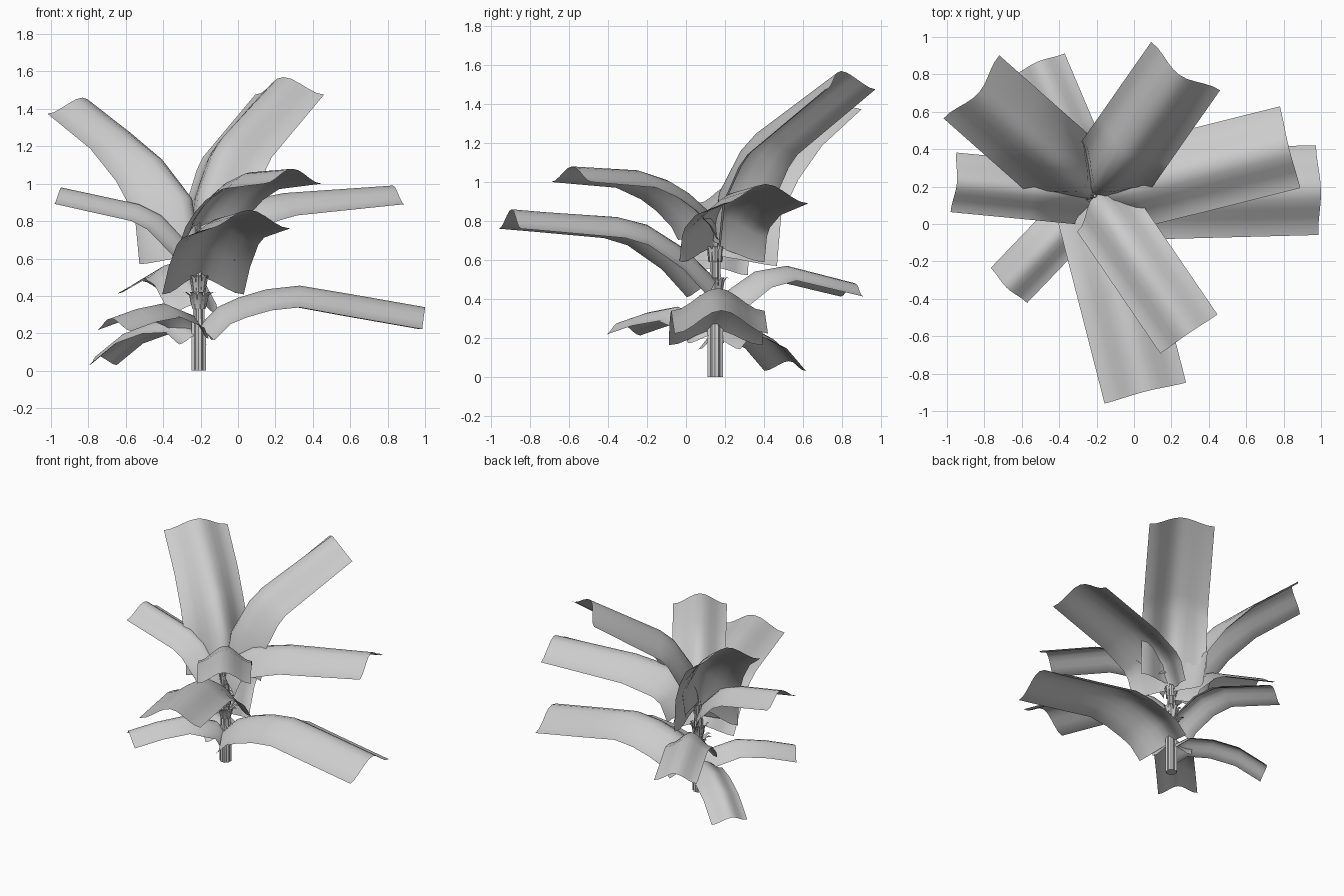
import bpy
import bmesh
from math import sin, cos, pi, radians
from mathutils import Vector

cube = bpy.data.objects.get("Cube")
if cube:
    bpy.data.objects.remove(cube, do_unlink=True)

STEM = Vector((-0.21, 0.15, 0))
UP = Vector((0, 0, 1))

grey = bpy.data.materials.new("plain_grey")
grey.use_nodes = True
colour = (0.6, 0.6, 0.6, 1)
grey.diffuse_color = colour
grey.node_tree.nodes["Principled BSDF"].inputs["Base Color"].default_value = colour


def finish(name, bm, angle):
    """Turn a bmesh into a shaded grey object."""
    mesh = bpy.data.meshes.new(name)
    bm.to_mesh(mesh)
    bm.free()
    mesh.materials.append(grey)
    obj = bpy.data.objects.new(name, mesh)
    bpy.context.collection.objects.link(obj)
    bpy.ops.object.select_all(action="DESELECT")
    obj.select_set(True)
    bpy.context.view_layer.objects.active = obj
    bpy.ops.object.shade_smooth_by_angle(angle=radians(angle))
    return obj


def skin(bm, rows, closed=False):
    """Join rows of points with quads."""
    grid = [[bm.verts.new(p) for p in row] for row in rows]
    for a, b in zip(grid, grid[1:]):
        n = len(a)
        for i in range(n if closed else n - 1):
            j = (i + 1) % n
            bm.faces.new((a[i], a[j], b[j], b[i]))
    return grid


def leaf(name, heading, width, root_fold, tip_fold, ridge, columns=10):
    """Arched sheet swept along a ridge of (distance, height) points."""
    out = Vector((cos(radians(heading)), sin(radians(heading)), 0))
    side = UP.cross(out)
    path = [STEM + out * s + UP * z for s, z in ridge]
    last = len(path) - 1
    rows = []
    for k, p in enumerate(path):
        along = (path[min(k + 1, last)] - path[max(k - 1, 0)]).normalized()
        normal = along.cross(side)
        t = ridge[k][0] / ridge[-1][0]
        fold = root_fold + (tip_fold - root_fold) * min(1, t * 1.5)
        row = []
        for c in range(columns + 1):
            u = 2 * c / columns - 1
            drop = fold * (1 - cos(pi * u)) / 2
            row.append(p + side * (u * width / 2) - normal * drop)
        rows.append(row)
    bm = bmesh.new()
    skin(bm, rows)
    finish(name, bm, 60)


# Upper leaves, rising at the back
leaf("leaf_back_left_high", 138.5, 0.45, 0.23, 0.1,
     [(0, .62), (.07, .93), (.29, 1.14), (.52, 1.28), (.83, 1.46)])
leaf("leaf_back_right_high", 55, 0.45, 0.18, 0.11,
     [(0, .7), (.04, .95), (.18, 1.17), (.28, 1.26), (.79, 1.57)])

# Middle leaves, arching out level
leaf("leaf_right_middle", 14, 0.45, 0.16, 0.1,
     [(0, .66), (.08, .82), (.21, .9), (.47, .95), (1.07, .99)])
leaf("leaf_front_upper", -55.7, 0.37, 0.13, 0.08,
     [(0, .78), (.06, .86), (.18, .95), (.3, 1.01), (.48, 1.06), (.89, 1.08)])
leaf("leaf_front_middle", -75.6, 0.45, 0.13, 0.1,
     [(0, .5), (.15, .65), (.36, .78), (.52, .82), (.9, .845), (1.08, .86)])
leaf("leaf_left_middle", 174.5, 0.32, 0.1, 0.09,
     [(0, .56), (.05, .68), (.2, .83), (.32, .89), (.74, .98)])

# Lower leaves, drooping
leaf("leaf_right_low", 1.5, 0.48, 0.11, 0.12,
     [(0, .24), (.1, .34), (.21, .39), (.36, .435), (.54, .455), (.81, .41), (1.21, .34)])
leaf("leaf_back_low", 113, 0.3, 0.1, 0.07,
     [(0, .36), (.05, .43), (.22, .54), (.4, .57), (.78, .48)])
leaf("leaf_front_left_low", -133.8, 0.27, 0.08, 0.07,
     [(0, .22), (.06, .3), (.27, .36), (.48, .33), (.68, .28)])
leaf("leaf_back_left_low", 145, 0.26, 0.07, 0.06,
     [(0, .2), (.11, .27), (.29, .26), (.48, .2), (.66, .08)])

# Fluted stem
rows = []
for z, r in ((0, .042), (.26, .042), (.28, .034), (.5, .032), (.64, .026), (.82, .008)):
    row = []
    for i in range(16):
        a = i * pi / 8
        rr = r * (1 if i % 2 else 0.8)
        row.append(STEM + Vector((rr * cos(a), rr * sin(a), z)))
    rows.append(row)
bm = bmesh.new()
rings = skin(bm, rows, closed=True)
bm.faces.new(list(reversed(rings[0])))
bm.faces.new(rings[-1])
finish("stem", bm, 30)


# Crowns of small pointed husks around the stem
def crown(name, z, spread, height, count):
    bm = bmesh.new()
    for i in range(count):
        a = 2 * pi * i / count
        out = Vector((cos(a), sin(a), 0))
        side = UP.cross(out)
        rows = []
        for t, half in ((0, .012), (.5, .016), (.8, .012), (1, .001)):
            p = STEM + out * (.03 + (spread - .03) * t * t)
            p = p + UP * (z + height * sin(t * pi * .6))
            rows.append([p - side * half, p + out * half * .5, p + side * half])
        skin(bm, rows)
    finish(name, bm, 40)


crown("husks_lower", .33, .095, .09, 9)
crown("husks_middle", .42, .07, .09, 8)
crown("husks_upper", .59, .05, .08, 7)
